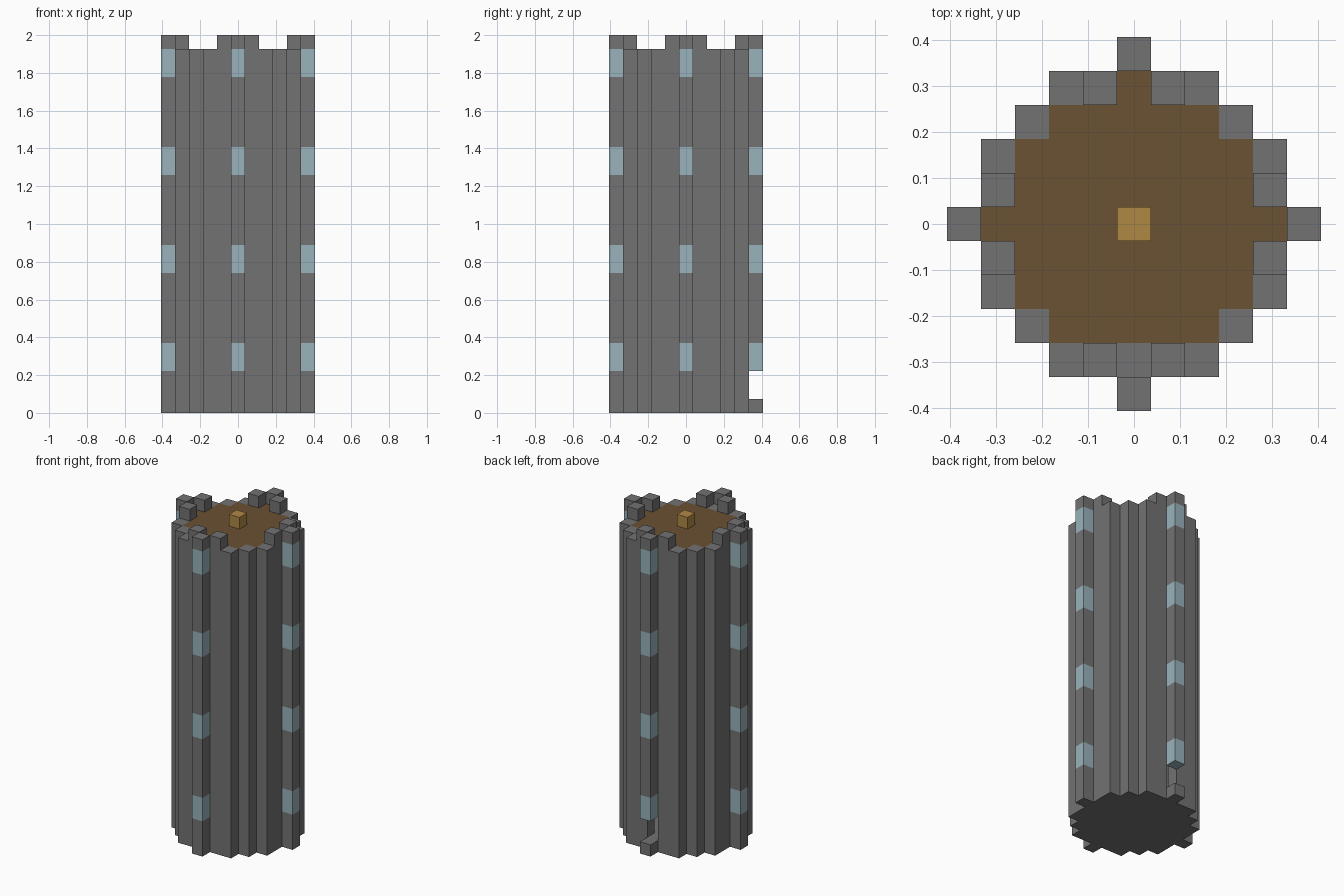
import bpy
import bmesh
from mathutils import Vector

if "Cube" in bpy.data.objects:
    bpy.data.objects.remove(bpy.data.objects["Cube"], do_unlink=True)

LAYERS = 27
CELL = 2 / LAYERS
ROOF = LAYERS - 2                 # layer of the roof deck
HALF_WIDTH = [5, 4, 4, 3, 2, 0]   # footprint half width for each row from the centre


def material(name, colour):
    mat = bpy.data.materials.new(name)
    mat.use_nodes = True
    rgba = (*colour, 1)
    mat.diffuse_color = rgba
    mat.node_tree.nodes["Principled BSDF"].inputs["Base Color"].default_value = rgba
    return mat


stone = material("stone_grey", (0.17, 0.17, 0.17))
glass = material("pale_blue_glass", (0.32, 0.45, 0.50))
planks = material("dark_brown_planks", (0.147, 0.083, 0.033))
wood = material("light_wood", (0.43, 0.25, 0.06))

# Footprint, wall ring and the four projecting columns
footprint = {(i, j) for i in range(-5, 6) for j in range(-5, 6)
             if abs(i) <= HALF_WIDTH[abs(j)]}
columns = {(0, 5), (0, -5), (5, 0), (-5, 0)}
steps = {(4, 1), (4, 2), (3, 3), (2, 4), (1, 4)}
ring = {(sx * i, sy * j) for i, j in steps for sx in (-1, 1) for sy in (-1, 1)}
ring |= columns | {(0, -4)}
inside = footprint - ring

# Windows: two cells tall on each column, at four storeys
windows = {(i, j, k + h) for i, j in columns
           for k in range(3, ROOF, 7) for h in (0, 1)}
doorway = {(0, 5, 1), (0, 5, 2)}

# Walls with the ground slab and battlements
walls = {(i, j, k) for i, j in ring for k in range(ROOF + 1)}
walls |= {(i, j, 0) for i, j in inside}
walls |= {(i, j, ROOF + 1) for i, j in ring
          if (i, j) in columns or (abs(i), abs(j)) in {(4, 1), (1, 4)}}
walls -= windows | doorway

deck = {(i, j, ROOF) for i, j in inside}
post = {(0, 0, ROOF + 1)}
solid = walls | windows | deck | post


def build(name, cells, mat):
    """Make one block part, keeping only the faces that are exposed."""
    bm = bmesh.new()
    for cell in sorted(cells):
        centre = (Vector(cell) + Vector((0, 0, 0.5))) * CELL
        for axis in range(3):
            for sign in (-1, 1):
                beside = list(cell)
                beside[axis] += sign
                if tuple(beside) in solid:
                    continue
                n, u = Vector(), Vector()
                n[axis] = sign
                u[(axis + 1) % 3] = 1
                v = n.cross(u)
                corners = (-u - v, u - v, u + v, v - u)
                bm.faces.new([bm.verts.new(centre + (n + c) * CELL / 2)
                              for c in corners])
    bmesh.ops.remove_doubles(bm, verts=bm.verts, dist=0.001)
    bmesh.ops.dissolve_limit(bm, angle_limit=0.01, verts=bm.verts, edges=bm.edges)
    mesh = bpy.data.meshes.new(name)
    bm.to_mesh(mesh)
    bm.free()
    mesh.materials.append(mat)
    obj = bpy.data.objects.new(name, mesh)
    bpy.context.collection.objects.link(obj)


build("tower_walls", walls, stone)
build("windows", windows, glass)
build("roof_deck", deck, planks)
build("roof_post", post, wood)
